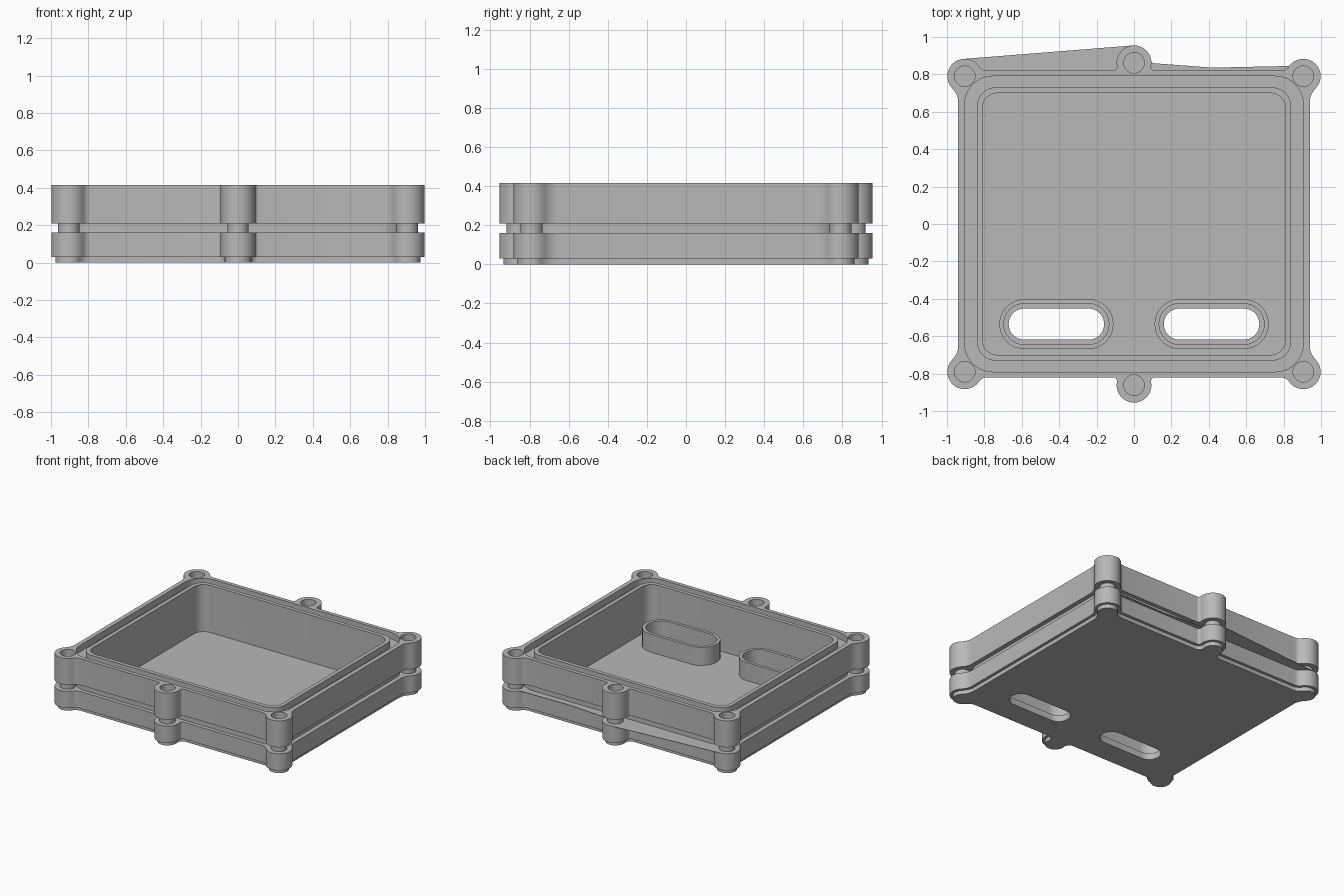
import bpy, bmesh
from math import sin, cos, atan2, sqrt, radians, degrees

if "Cube" in bpy.data.objects:
    bpy.data.objects.remove(bpy.data.objects["Cube"])

grey = bpy.data.materials.new("plain_grey")
grey.use_nodes = True
colour = (0.48, 0.48, 0.48, 1)
grey.diffuse_color = colour
grey.node_tree.nodes["Principled BSDF"].inputs["Base Color"].default_value = colour

WALL_X, WALL_Y, BOSS_R = 0.94, 0.82, 0.093
MID, CORNER = (0, 0.862), (0.905, 0.79)
TOP, SEAM_TOP, SEAM_LOW, FOOT, FLOOR = 0.415, 0.21, 0.16, 0.03, 0.05
BOSSES = [(0, s * MID[1]) for s in (1, -1)]
BOSSES += [(sx * CORNER[0], sy * CORNER[1]) for sx in (1, -1) for sy in (1, -1)]


def arc(c, r, a0, a1, n=8):
    angles = [radians(a0 + (a1 - a0) * i / n) for i in range(n + 1)]
    return [(c[0] + r * cos(a), c[1] + r * sin(a)) for a in angles]


def rounded_rect(hx, hy, r, cx=0, cy=0):
    pts = []
    for i, (sx, sy) in enumerate([(1, 1), (-1, 1), (-1, -1), (1, -1)]):
        centre = (cx + sx * (hx - r), cy + sy * (hy - r))
        pts += arc(centre, r, 90 * i, 90 * i + 90)
    return pts


def case_outline(d=0):
    """Walls, bosses and blending fillets, all moved inwards by d."""
    def reach(f, side):
        return sqrt((BOSS_R + f) ** 2 - side ** 2)

    def angle(a, b):
        return degrees(atan2(b[1] - a[1], b[0] - a[0]))

    f1, f2, f3 = 0.02, 0.05, 0.1
    p1 = (reach(f1, WALL_Y + f1 - MID[1]), WALL_Y + f1)
    p2 = (CORNER[0] - reach(f2, WALL_Y + f2 - CORNER[1]), WALL_Y + f2)
    p3 = (WALL_X + f3, CORNER[1] - reach(f3, WALL_X + f3 - CORNER[0]))
    a1, a2, a3 = angle(MID, p1), angle(p2, CORNER) + 360, angle(CORNER, p3)
    q = arc(MID, BOSS_R - d, 90, a1, 12)
    q += arc(p1, f1 + d, a1 + 180, 270, 6)
    q += arc(p2, f2 + d, 270, a2, 6)
    q += arc(CORNER, BOSS_R - d, a2 - 180, a3, 20)
    q += arc(p3, f3 + d, a3 + 180, 180, 6)
    pts = q + [(x, -y) for x, y in reversed(q)]
    pts += [(-x, -y) for x, y in q[1:]]
    return pts + [(-x, y) for x, y in reversed(q)][:-1]


def prism(name, outer, z0, z1, inner=None):
    """Extruded profile; with an inner loop it becomes a ring."""
    bm = bmesh.new()

    def loop(pts, z):
        return [bm.verts.new((x, y, z)) for x, y in pts]

    def bridge(a, b):
        for i in range(len(a)):
            j = (i + 1) % len(a)
            bm.faces.new((a[i], a[j], b[j], b[i]))

    low, high = loop(outer, z0), loop(outer, z1)
    bridge(low, high)
    if inner:
        low_in, high_in = loop(inner, z0), loop(inner, z1)
        bridge(high, high_in)
        bridge(high_in, low_in)
        bridge(low_in, low)
    else:
        bm.faces.new(low)
        bm.faces.new(high)
    bmesh.ops.remove_doubles(bm, verts=bm.verts, dist=1e-5)
    bmesh.ops.recalc_face_normals(bm, faces=bm.faces)
    mesh = bpy.data.meshes.new(name)
    bm.to_mesh(mesh)
    bm.free()
    mesh.materials.append(grey)
    obj = bpy.data.objects.new(name, mesh)
    bpy.context.collection.objects.link(obj)
    return obj


def cut(obj, cutters):
    for cutter in cutters:
        cutter.hide_render = True
        mod = obj.modifiers.new("cut", "BOOLEAN")
        mod.operation, mod.solver, mod.object = "DIFFERENCE", "EXACT", cutter
        bpy.context.view_layer.objects.active = obj
        bpy.ops.object.modifier_apply(modifier=mod.name)
        bpy.data.objects.remove(cutter)


def slot(grow, side):
    return rounded_rect(0.255 + grow, 0.083 + grow, 0.082 + grow, side * 0.415, -0.535)


def slot_cutters():
    return [prism("slot_cutter", slot(0, s), -0.1, 0.1) for s in (1, -1)]


cavity = rounded_rect(0.81, 0.70, 0.08)
inner_lip = rounded_rect(0.84, 0.73, 0.10)
outer_lip = rounded_rect(0.906, 0.79, 0.15)

# Upper wall frame with gasket groove and screw holes
upper = prism("upper_frame", case_outline(), SEAM_TOP, TOP)
tools = [prism("cavity_cutter", cavity, 0.1, 0.6),
         prism("groove_cutter", outer_lip, TOP - 0.05, 0.6, inner_lip)]
tools += [prism("hole_cutter", arc(b, 0.055, 0, 345, 23), 0.29, 0.6) for b in BOSSES]
cut(upper, tools)
parts = [upper]

# Recessed seam between the two halves, with its posts
parts.append(prism("seam_wall", outer_lip, SEAM_LOW, SEAM_TOP, cavity))
for b in BOSSES:
    parts.append(prism("seam_post", arc(b, 0.057, 0, 345, 23), SEAM_LOW - 0.01, SEAM_TOP + 0.01))

# Lower tray and its stepped base
lower = prism("lower_tray", case_outline(), FOOT, SEAM_LOW)
cut(lower, [prism("cavity_cutter", cavity, FLOOR, 0.6)] + slot_cutters())
base = prism("base_plate", case_outline(0.022), 0, FOOT)
cut(base, slot_cutters())
parts += [lower, base]

# Raised collars around the floor slots
for s in (1, -1):
    parts.append(prism("slot_collar", slot(0.05, s), FLOOR, 0.19, slot(0.026, s)))

# Thin web along the back of the tray
web = [(-0.905, 0.883), (0, 0.955), (0.1, 0.86), (0.42, 0.836), (0.84, 0.845),
       (0.84, 0.80), (-0.9, 0.80)]
parts.append(prism("back_web", web, SEAM_LOW - 0.003, SEAM_LOW))

bpy.ops.object.select_all(action="DESELECT")
for part in parts:
    part.select_set(True)
bpy.context.view_layer.objects.active = upper
bpy.ops.object.shade_smooth_by_angle(angle=radians(30))
